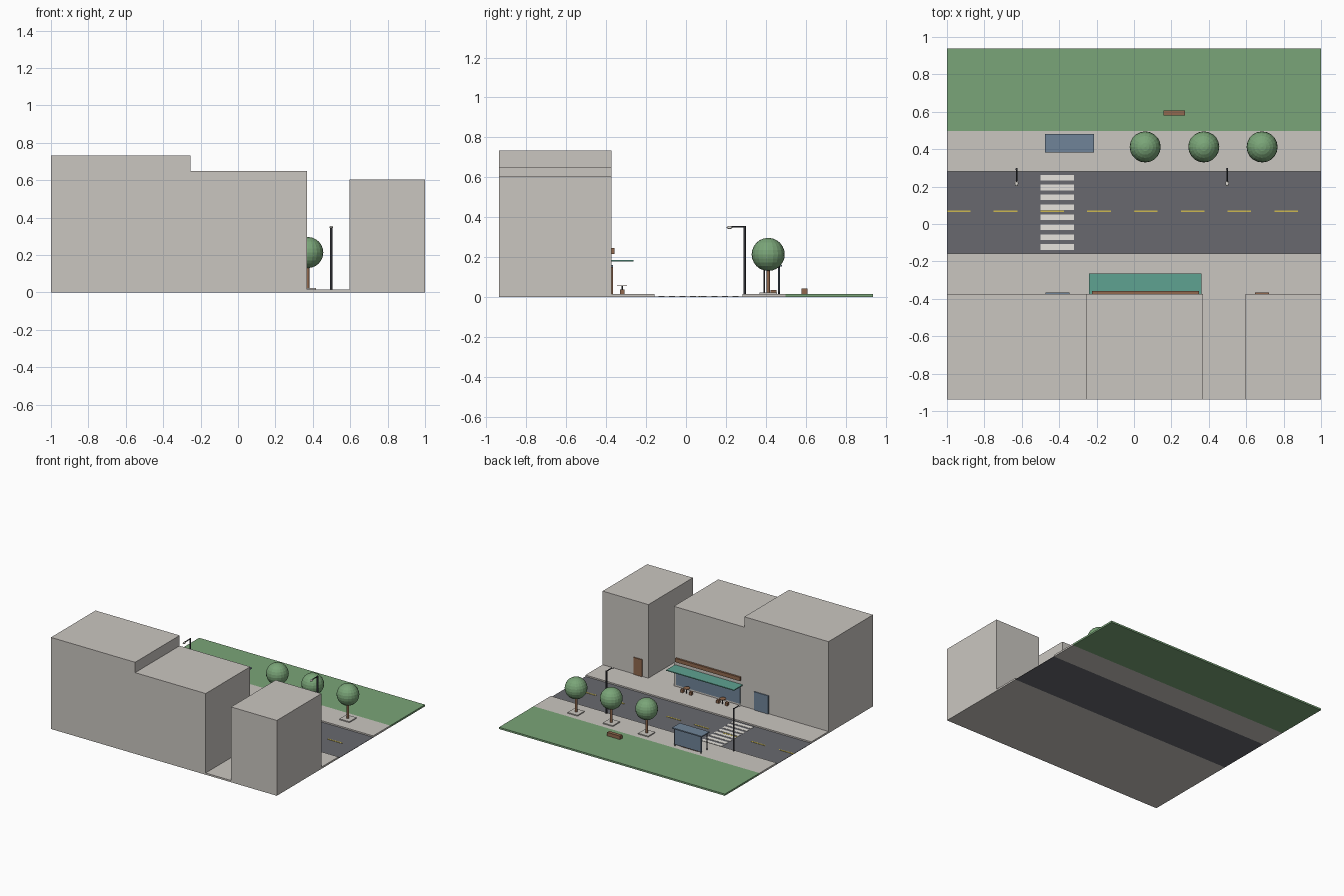
import bpy, bmesh
from mathutils import Matrix, Vector

if "Cube" in bpy.data.objects:
    bpy.data.objects.remove(bpy.data.objects["Cube"])


def material(name, r, g, b):
    lin = [((c / 255 + 0.055) / 1.055) ** 2.4 for c in (r, g, b)]
    m = bpy.data.materials.new(name)
    m.diffuse_color = (*lin, 1)
    m.use_nodes = True
    m.node_tree.nodes["Principled BSDF"].inputs["Base Color"].default_value = m.diffuse_color
    return m


CONCRETE = material("concrete", 202, 198, 192)
ASPHALT = material("asphalt", 104, 105, 111)
GREEN = material("green", 122, 165, 120)
TEAL = material("teal", 95, 162, 145)
YELLOW = material("yellow", 205, 185, 80)
WHITE = material("white", 232, 229, 222)
BROWN = material("brown", 145, 105, 78)
BLUE = material("blue", 112, 132, 152)
DARK = material("dark_metal", 52, 53, 58)


def finish(name, bm, mat):
    me = bpy.data.meshes.new(name)
    bm.to_mesh(me)
    bm.free()
    me.materials.append(mat)
    ob = bpy.data.objects.new(name, me)
    bpy.context.collection.objects.link(ob)
    return ob


def box(name, mat, x0, x1, y0, y1, z0, z1):
    bm = bmesh.new()
    size = Vector((x1 - x0, y1 - y0, z1 - z0))
    mid = Vector((x0 + x1, y0 + y1, z0 + z1)) / 2
    bmesh.ops.create_cube(bm, size=1, matrix=Matrix.Translation(mid) @ Matrix.Diagonal((*size, 1)))
    return finish(name, bm, mat)


def rod(name, mat, start, end, radius, sides=12):
    a, b = Vector(start), Vector(end)
    turn = (b - a).to_track_quat('Z', 'Y').to_matrix().to_4x4()
    bm = bmesh.new()
    bmesh.ops.create_cone(bm, cap_ends=True, segments=sides, radius1=radius, radius2=radius,
                          depth=(b - a).length, matrix=Matrix.Translation((a + b) / 2) @ turn)
    return finish(name, bm, mat)


def ball(name, mat, centre, scale, u=20, v=12):
    bm = bmesh.new()
    bmesh.ops.create_uvsphere(bm, u_segments=u, v_segments=v, radius=1,
                              matrix=Matrix.Translation(centre) @ Matrix.Diagonal((*scale, 1)))
    return finish(name, bm, mat)


WALK = 0.014    # pavement height
ROAD = 0.003    # road height
FRONT = -0.374  # shop wall facing the street

# Ground strips
box("south_pavement", CONCRETE, -1, 1, -0.937, -0.157, 0, WALK)
box("road", ASPHALT, -1, 1, -0.157, 0.282, 0, ROAD)
box("north_pavement", CONCRETE, -1, 1, 0.282, 0.498, 0, WALK)
box("lawn", GREEN, -1, 1, 0.498, 0.937, 0, WALK)

# Road markings
for i in range(8):
    x = -1 + 0.25 * i
    box("centre_dash", YELLOW, x, x + 0.126, 0.063, 0.073, ROAD, ROAD + 0.0025)
    y = 0.248 - 0.053 * i
    box("crossing_stripe", WHITE, -0.5, -0.32, y - 0.015, y + 0.015, ROAD, ROAD + 0.002)

# Buildings
for name, x0, x1, top in (("tall_building", -1, -0.255, 0.733),
                          ("shop_building", -0.255, 0.37, 0.65),
                          ("narrow_building", 0.595, 1, 0.603)):
    box(name, CONCRETE, x0, x1, -0.937, FRONT, WALK, top)

# Doors and shop front
box("blue_door", BLUE, -0.472, -0.345, FRONT, FRONT + 0.008, WALK, 0.16)
box("brown_door", BROWN, 0.648, 0.722, FRONT, FRONT + 0.008, WALK, 0.15)
box("shop_window", BLUE, -0.22, 0.345, FRONT, FRONT + 0.008, 0.03, 0.16)
box("shop_sign", BROWN, -0.225, 0.347, FRONT, FRONT + 0.015, 0.215, 0.245)
box("awning", TEAL, -0.24, 0.36, FRONT, -0.264, 0.178, 0.185)

# Cafe tables with a stool on each side
for x in (-0.10, 0.218):
    rod("table_leg", DARK, (x, -0.32, WALK), (x, -0.32, 0.054), 0.004)
    rod("table_top", BROWN, (x, -0.32, 0.054), (x, -0.32, 0.058), 0.025, 16)
    for s in (-1, 1):
        cx = x + s * 0.038
        box("stool", BROWN, cx - 0.011, cx + 0.011, -0.331, -0.309, WALK, 0.038)

# Street trees in square planters
for x in (0.06, 0.373, 0.685):
    box("planter", CONCRETE, x - 0.044, x + 0.044, 0.368, 0.456, WALK, 0.022)
    rod("tree_trunk", BROWN, (x, 0.412, 0.02), (x, 0.412, 0.16), 0.009)
    ball("tree_crown", GREEN, (x, 0.412, 0.213), (0.083, 0.083, 0.083))

# Street lamps reaching over the road
for x in (-0.628, 0.498):
    rod("lamp_post", DARK, (x, 0.294, WALK), (x, 0.294, 0.355), 0.006)
    rod("lamp_arm", DARK, (x, 0.298, 0.351), (x, 0.222, 0.351), 0.004, 8)
    ball("lamp_head", WHITE, (x, 0.218, 0.348), (0.01, 0.016, 0.007), 12, 8)

# Bus shelter
box("shelter_roof", BLUE, -0.475, -0.213, 0.383, 0.48, 0.152, 0.161)
box("shelter_back", BLUE, -0.465, -0.223, 0.463, 0.469, 0.026, 0.146)
for x in (-0.46, -0.228):
    for y in (0.392, 0.466):
        rod("shelter_post", DARK, (x, y, WALK), (x, y, 0.153), 0.004, 8)
box("shelter_bench", BROWN, -0.42, -0.27, 0.423, 0.453, WALK, 0.035)

# Park bench
box("park_bench", BROWN, 0.158, 0.273, 0.58, 0.608, WALK, 0.042)
